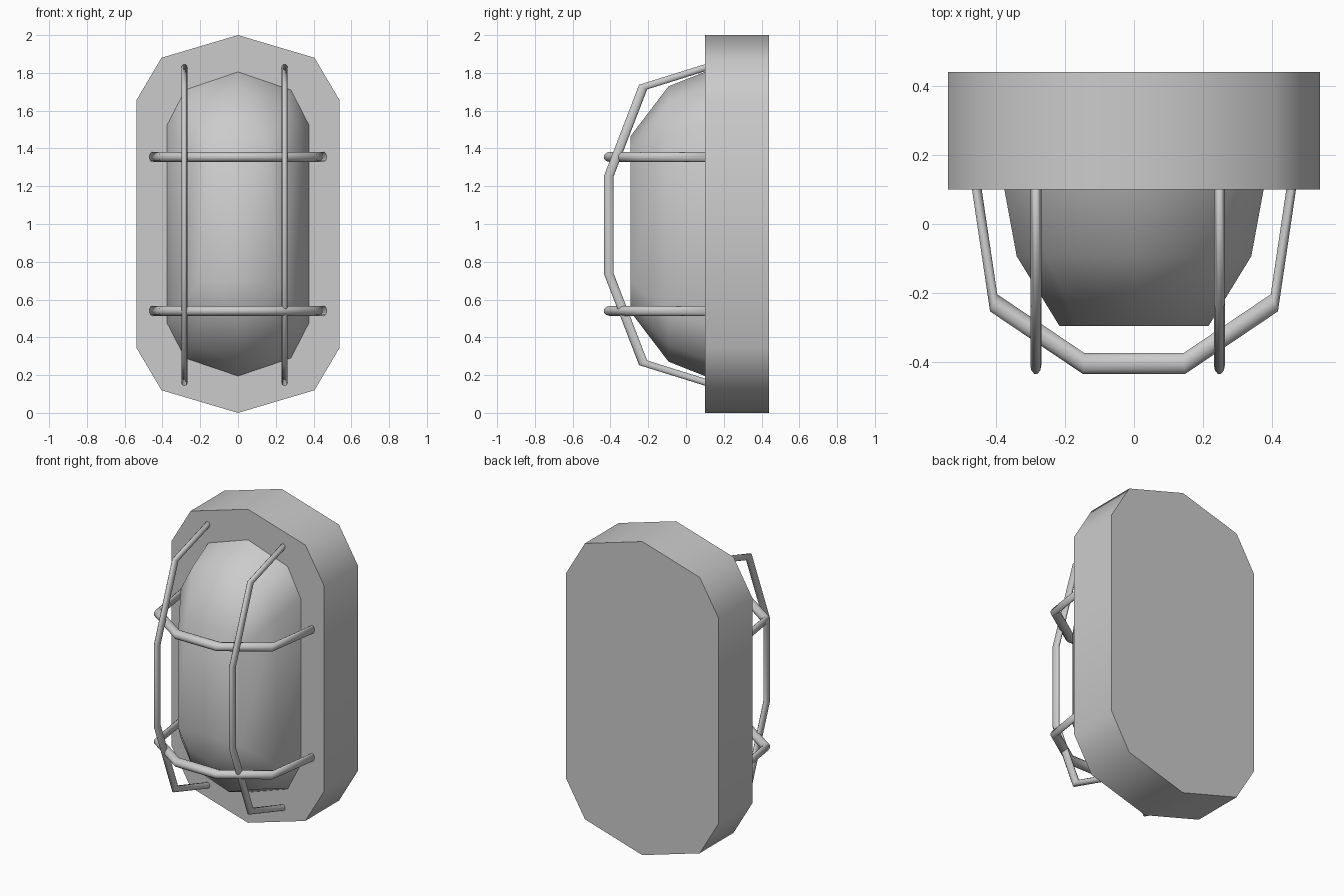
import bpy, bmesh, math
from mathutils import Vector

cube = bpy.data.objects.get("Cube")
if cube:
    bpy.data.objects.remove(cube, do_unlink=True)

grey = bpy.data.materials.new("plain grey")
grey.use_nodes = True
colour = (0.6, 0.6, 0.6, 1)
grey.diffuse_color = colour
grey.node_tree.nodes["Principled BSDF"].inputs["Base Color"].default_value = colour


def loft(name, rings, smooth_angle):
    """Skin a list of matching closed rings and cap both ends."""
    bm = bmesh.new()
    loops = [[bm.verts.new(p) for p in ring] for ring in rings]
    n = len(loops[0])
    for a, b in zip(loops, loops[1:]):
        for i in range(n):
            j = (i + 1) % n
            bm.faces.new((a[i], a[j], b[j], b[i]))
    bm.faces.new(loops[0])
    bm.faces.new(loops[-1])
    bmesh.ops.recalc_face_normals(bm, faces=bm.faces[:])
    mesh = bpy.data.meshes.new(name)
    bm.to_mesh(mesh)
    bm.free()
    mesh.materials.append(grey)
    obj = bpy.data.objects.new(name, mesh)
    bpy.context.collection.objects.link(obj)
    bpy.ops.object.select_all(action='DESELECT')
    obj.select_set(True)
    bpy.context.view_layer.objects.active = obj
    bpy.ops.object.shade_smooth_by_angle(angle=math.radians(smooth_angle))
    return obj


def outline(quarter, y, scale=1.0):
    """Mirror a quarter profile (x, height above centre) into a ten-sided ring."""
    right = quarter + [(x, -z) for x, z in reversed(quarter)]
    left = [(-x, z) for x, z in reversed(right) if x > 0]
    return [(x * scale, y, 1 + z * scale) for x, z in right + left]


def bar(name, path, thickness, sides=10):
    """Mitred round bar, squashed to its half thickness along each axis."""
    def squash(v):
        return Vector(a * b for a, b in zip(v, thickness))

    pts = [Vector(a / b for a, b in zip(p, thickness)) for p in path]
    flat = (pts[1] - pts[0]).cross(pts[2] - pts[1]).normalized()
    rings = []
    for i, p in enumerate(pts):
        before = (p - pts[max(i - 1, 0)]).normalized()
        after = (pts[min(i + 1, len(pts) - 1)] - p).normalized()
        along = (before + after).normalized()
        cos_half = along.dot(after if after.length else before)
        across = flat.cross(along) / cos_half
        turns = [math.tau * k / sides for k in range(sides)]
        rings.append([squash(p + flat * math.cos(t) + across * math.sin(t))
                      for t in turns])
    return loft(name, rings, 75)


# Backing housing
housing = [(0, 1), (0.405, 0.88), (0.538, 0.655)]
loft("housing", [outline(housing, 0.1), outline(housing, 0.44)], 60)

# Lamp cover, narrowing toward the front
cover = [(0, 0.805), (0.28, 0.71), (0.375, 0.525)]
loft("lamp_cover", [outline(cover, 0.1), outline(cover, -0.093, 0.905),
                    outline(cover, -0.295, 0.575)], 85)

# Upright guard bars
half = [(0.11, 0.835), (-0.227, 0.73), (-0.408, 0.26)]
profile = half + [(y, -z) for y, z in reversed(half)]
for side, x in (("right", -0.284), ("left", 0.247)):
    bar(side + "_upright_bar", [(x, y, 0.995 + z) for y, z in profile],
        (0.016, 0.0265, 0.018))

# Cross guard bars
half = [(0.456, 0.11), (0.406, -0.228), (0.145, -0.404)]
profile = half + [(-x, y) for x, y in reversed(half)]
for level, z in (("upper", 1.355), ("lower", 0.54)):
    bar(level + "_cross_bar", [(x, y, z) for x, y in profile],
        (0.014, 0.032, 0.0265))
